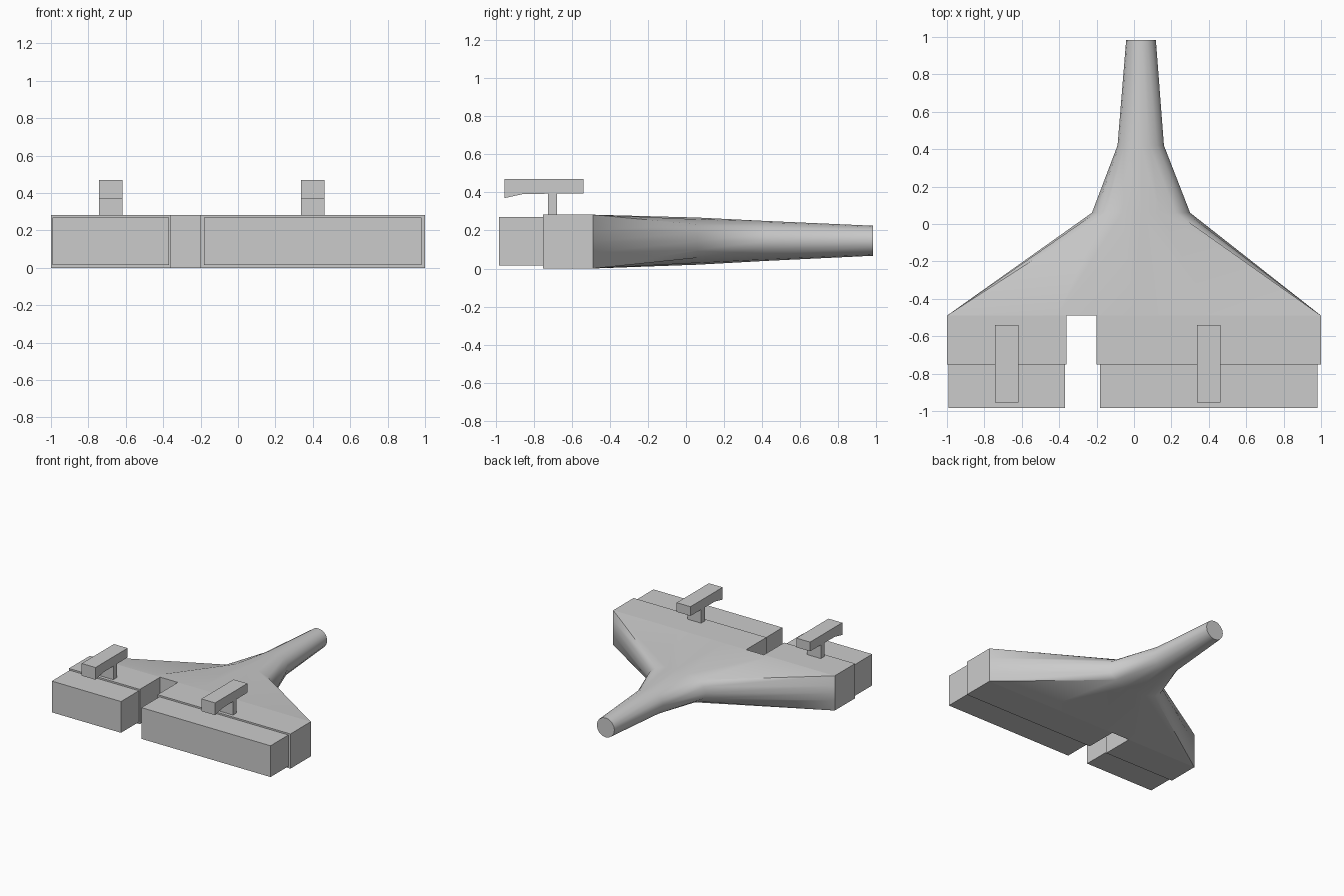
import bpy, bmesh, math

if "Cube" in bpy.data.objects:
    bpy.data.objects.remove(bpy.data.objects["Cube"])


def finish(name, bm):
    bmesh.ops.recalc_face_normals(bm, faces=bm.faces)
    me = bpy.data.meshes.new(name)
    bm.to_mesh(me)
    bm.free()
    ob = bpy.data.objects.new(name, me)
    bpy.context.collection.objects.link(ob)
    return ob


def prism(name, profile, x0, x1):
    """Extrude a (y, z) profile along x."""
    bm = bmesh.new()
    rings = [[bm.verts.new((x, y, z)) for y, z in profile] for x in (x0, x1)]
    n = len(profile)
    for i in range(n):
        j = (i + 1) % n
        bm.faces.new((rings[0][i], rings[0][j], rings[1][j], rings[1][i]))
    bm.faces.new(rings[0])
    bm.faces.new(rings[1])
    return finish(name, bm)


def box(name, x0, x1, y0, y1, z0, z1):
    return prism(name, [(y0, z0), (y1, z0), (y1, z1), (y0, z1)], x0, x1)


def loft(name, sections, sides=16):
    """Skin sections (y, x0, x1, z0, z1, is_rectangle) along y."""
    bm = bmesh.new()
    rings = []
    for y, x0, x1, z0, z1, rect in sections:
        ring = []
        for i in range(sides):
            a = 2 * math.pi * i / sides
            c, s = math.cos(a), math.sin(a)
            k = max(abs(c), abs(s)) if rect else 1
            ring.append(bm.verts.new(((x0 + x1) / 2 + c / k * (x1 - x0) / 2, y,
                                      (z0 + z1) / 2 + s / k * (z1 - z0) / 2)))
        rings.append(ring)
    for r0, r1 in zip(rings, rings[1:]):
        for i in range(sides):
            j = (i + 1) % sides
            bm.faces.new((r0[i], r0[j], r1[j], r1[i]))
    bm.faces.new(rings[0])
    bm.faces.new(rings[-1])
    return finish(name, bm)


# Hood that tapers from a wide rectangle to the round cable end
hood = loft("cable_hood", [
    (-0.49, -1.0, 1.0, 0.0, 0.283, True),
    (0.06, -0.225, 0.30, 0.02, 0.268, False),
    (0.42, -0.088, 0.16, 0.04, 0.25, False),
    (0.983, -0.042, 0.117, 0.067, 0.225, False),
])
bpy.context.view_layer.objects.active = hood
hood.select_set(True)
bpy.ops.object.shade_smooth_by_angle(angle=math.radians(50))

# Two connector blocks: housing, plug and latch
latch_arm = [(-0.955, 0.37), (-0.855, 0.392), (-0.54, 0.395), (-0.54, 0.47), (-0.955, 0.47)]
for side, hx, px, lx in (("left", (-1.0, -0.36), (-0.993, -0.368), -0.68),
                         ("right", (-0.20, 1.0), (-0.183, 0.982), 0.40)):
    box(side + "_housing", *hx, -0.752, -0.49, 0.0, 0.283)
    box(side + "_plug", *px, -0.983, -0.752, 0.015, 0.27)
    box(side + "_latch_stem", lx - 0.062, lx + 0.062, -0.725, -0.678, 0.283, 0.395)
    prism(side + "_latch_arm", latch_arm, lx - 0.062, lx + 0.062)
